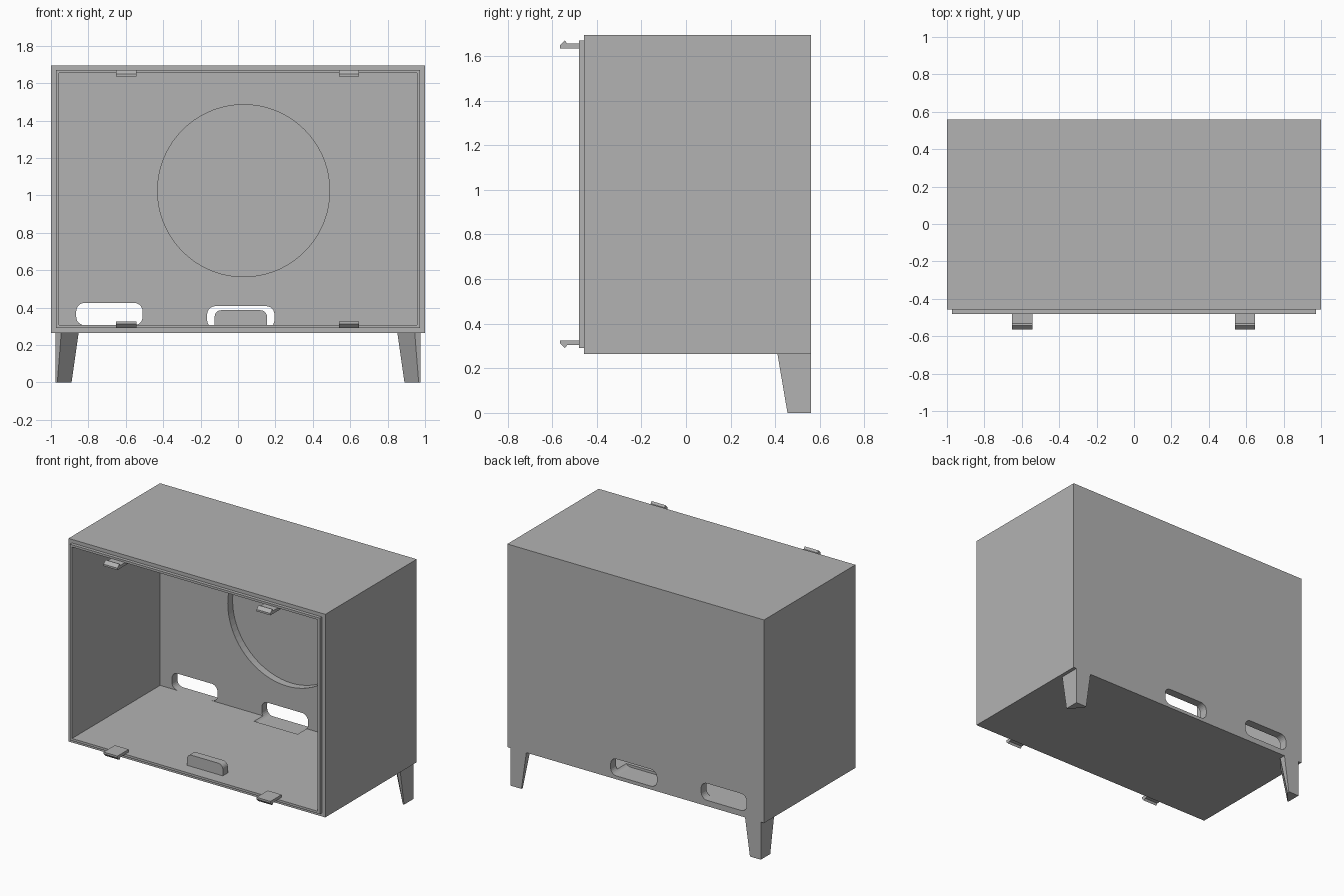
import bpy, bmesh, math
from mathutils import Vector

cube = bpy.data.objects.get("Cube")
if cube:
    bpy.data.objects.remove(cube, do_unlink=True)

grey = bpy.data.materials.new("plain grey")
grey.use_nodes = True
colour = (0.45, 0.45, 0.45, 1)
grey.diffuse_color = colour
grey.node_tree.nodes["Principled BSDF"].inputs["Base Color"].default_value = colour


def loft(name, start, end):
    """Solid between two matching polygons."""
    bm = bmesh.new()
    a = [bm.verts.new(p) for p in start]
    b = [bm.verts.new(p) for p in end]
    bm.faces.new(a)
    bm.faces.new(b)
    for i in range(len(a)):
        j = (i + 1) % len(a)
        bm.faces.new((a[i], a[j], b[j], b[i]))
    bmesh.ops.recalc_face_normals(bm, faces=bm.faces)
    mesh = bpy.data.meshes.new(name)
    bm.to_mesh(mesh)
    bm.free()
    mesh.materials.append(grey)
    obj = bpy.data.objects.new(name, mesh)
    bpy.context.collection.objects.link(obj)
    return obj


def front_prism(name, outline, y0, y1):
    return loft(name, [(x, y0, z) for x, z in outline], [(x, y1, z) for x, z in outline])


def rounded(x0, x1, z0, z1, r=0, steps=6):
    """Rectangle outline with optional rounded corners."""
    if not r:
        return [(x0, z0), (x1, z0), (x1, z1), (x0, z1)]
    centres = [(x1 - r, z1 - r), (x0 + r, z1 - r), (x0 + r, z0 + r), (x1 - r, z0 + r)]
    return [(cx + r * math.cos(math.pi / 2 * (q + s / steps)),
             cz + r * math.sin(math.pi / 2 * (q + s / steps)))
            for q, (cx, cz) in enumerate(centres) for s in range(steps + 1)]


def cut(obj, cutter):
    cutter.hide_render = True
    mod = obj.modifiers.new("cut", "BOOLEAN")
    mod.operation = "DIFFERENCE"
    mod.solver = "EXACT"
    mod.object = cutter
    bpy.context.view_layer.objects.active = obj
    bpy.ops.object.modifier_apply(modifier=mod.name)
    bpy.data.objects.remove(cutter, do_unlink=True)


FRONT, BACK, INNER = -0.457, 0.56, 0.50
opening = rounded(-0.957, 0.957, 0.306, 1.654)

# Open-fronted cabinet shell
shell = front_prism("cabinet_shell", rounded(-1, 1, 0.265, 1.695), FRONT, BACK)
cut(shell, front_prism("cavity", opening, -0.6, INNER))

# Cable slots through the back panel
for x0, x1, top in ((-0.865, -0.51, 0.425), (-0.165, 0.195, 0.408)):
    cut(shell, front_prism("slot", rounded(x0, x1, top - 0.119, top, 0.045), 0.4, 0.7))

# Round recess inside the back panel, leaving a thin skin
disc = [(0.03 + 0.46 * math.cos(math.tau * i / 72), 1.025 + 0.46 * math.sin(math.tau * i / 72))
        for i in range(72)]
cut(shell, front_prism("recess", disc, 0.4, BACK - 0.006))

# Thin locating lip around the opening
lip = front_prism("front_lip", rounded(-0.974, 0.974, 0.29, 1.67), -0.48, FRONT)
cut(lip, front_prism("lip_hole", opening, -0.6, 0))

# Snap clips: a flat tongue with a barb facing outward
barb = [(-0.44, 0), (-0.565, 0), (-0.565, 0.013), (-0.543, 0.035), (-0.533, 0.021), (-0.44, 0.021)]
for side, x0 in (("right", -0.652), ("left", 0.54)):
    for level, z, up in (("upper", 1.635, 1), ("lower", 0.325, -1)):
        loft(f"{level}_{side}_clip",
             [(x0, y, z + up * h) for y, h in barb],
             [(x0 + 0.108, y, z + up * h) for y, h in barb])

# Stop block on the floor near the opening
block = [(-0.125, 0.3), (0.155, 0.3)] + rounded(-0.125, 0.155, 0.28, 0.386, 0.035)[:14]
front_prism("floor_block", block, -0.39, -0.335)

# Tapered corner legs at the back
leg_top = [(0.975, BACK), (0.975, 0.41), (0.945, 0.41), (0.852, 0.515), (0.852, BACK)]
leg_foot = [(0.975, BACK), (0.975, 0.455), (0.966, 0.455), (0.89, 0.545), (0.89, BACK)]
for side, s in (("left", 1), ("right", -1)):
    loft(f"rear_{side}_leg",
         [(s * x, y, 0.265) for x, y in leg_top],
         [(s * x, y, 0) for x, y in leg_foot])
